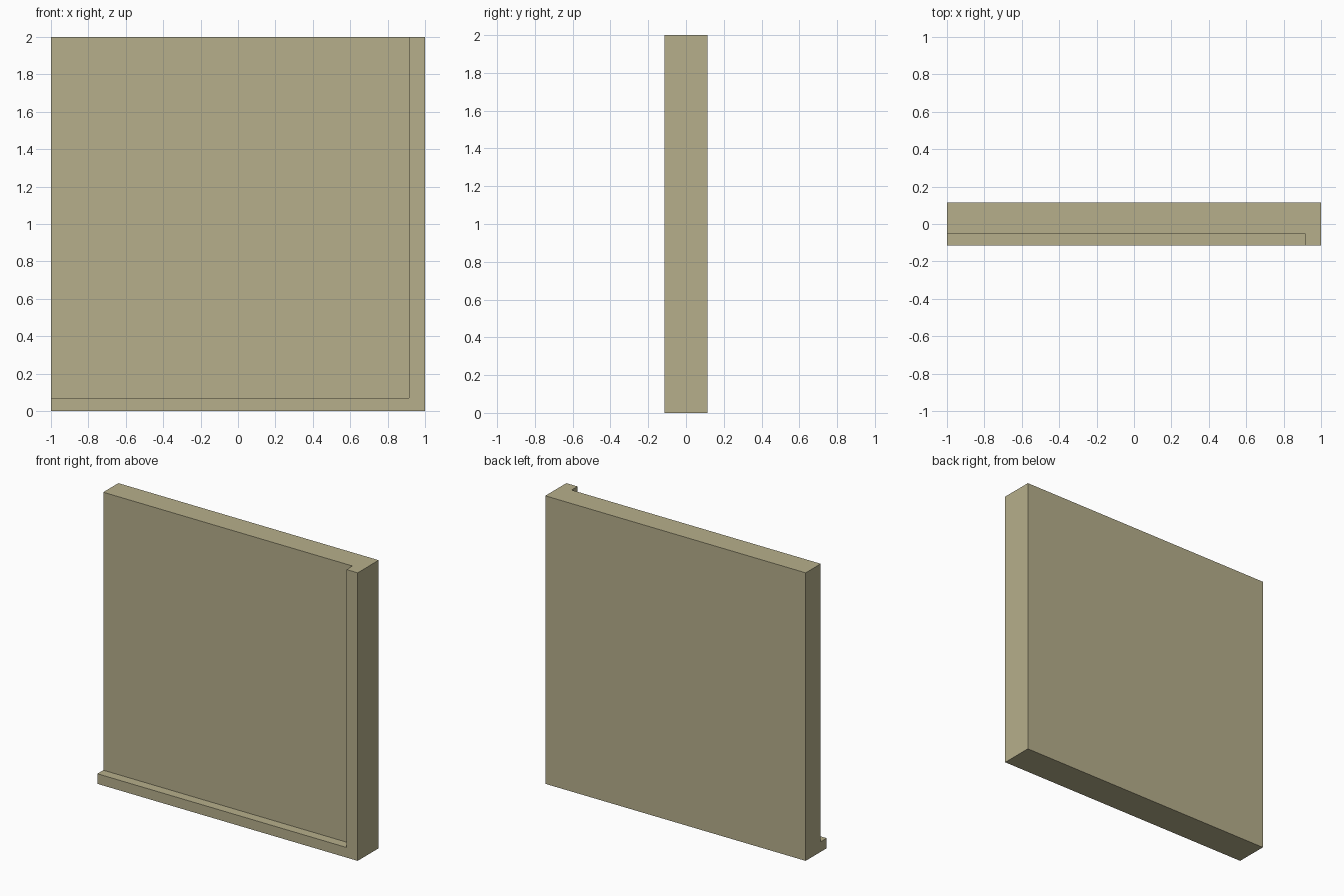
import bpy

if "Cube" in bpy.data.objects:
    bpy.data.objects.remove(bpy.data.objects["Cube"])


def box(name, lo, hi):
    bpy.ops.mesh.primitive_cube_add(size=1, location=[(a + b) / 2 for a, b in zip(lo, hi)])
    obj = bpy.context.object
    obj.name = name
    obj.scale = [b - a for a, b in zip(lo, hi)]
    bpy.ops.object.transform_apply(location=False, rotation=False, scale=True)
    return obj


# Recess volume: overshoots the left, front and top so only an L-shaped rim remains
cutter = box("recess_cutter", (-1.2, -0.3, 0.07), (0.914, -0.05, 2.2))
cutter.hide_render = True

# Wall panel with raised rim along the bottom and right edge
panel = box("wall_panel", (-1, -0.115, 0), (1, 0.115, 2))
cut = panel.modifiers.new("recess", 'BOOLEAN')
cut.operation = 'DIFFERENCE'
cut.solver = 'EXACT'
cut.object = cutter
bpy.ops.object.modifier_apply(modifier=cut.name)
bpy.data.objects.remove(cutter, do_unlink=True)

# Tan finish
tan = bpy.data.materials.new("tan_paint")
tan.diffuse_color = (0.47, 0.43, 0.26, 1)
tan.use_nodes = True
tan.node_tree.nodes["Principled BSDF"].inputs["Base Color"].default_value = tan.diffuse_color
panel.data.materials.clear()
panel.data.materials.append(tan)
